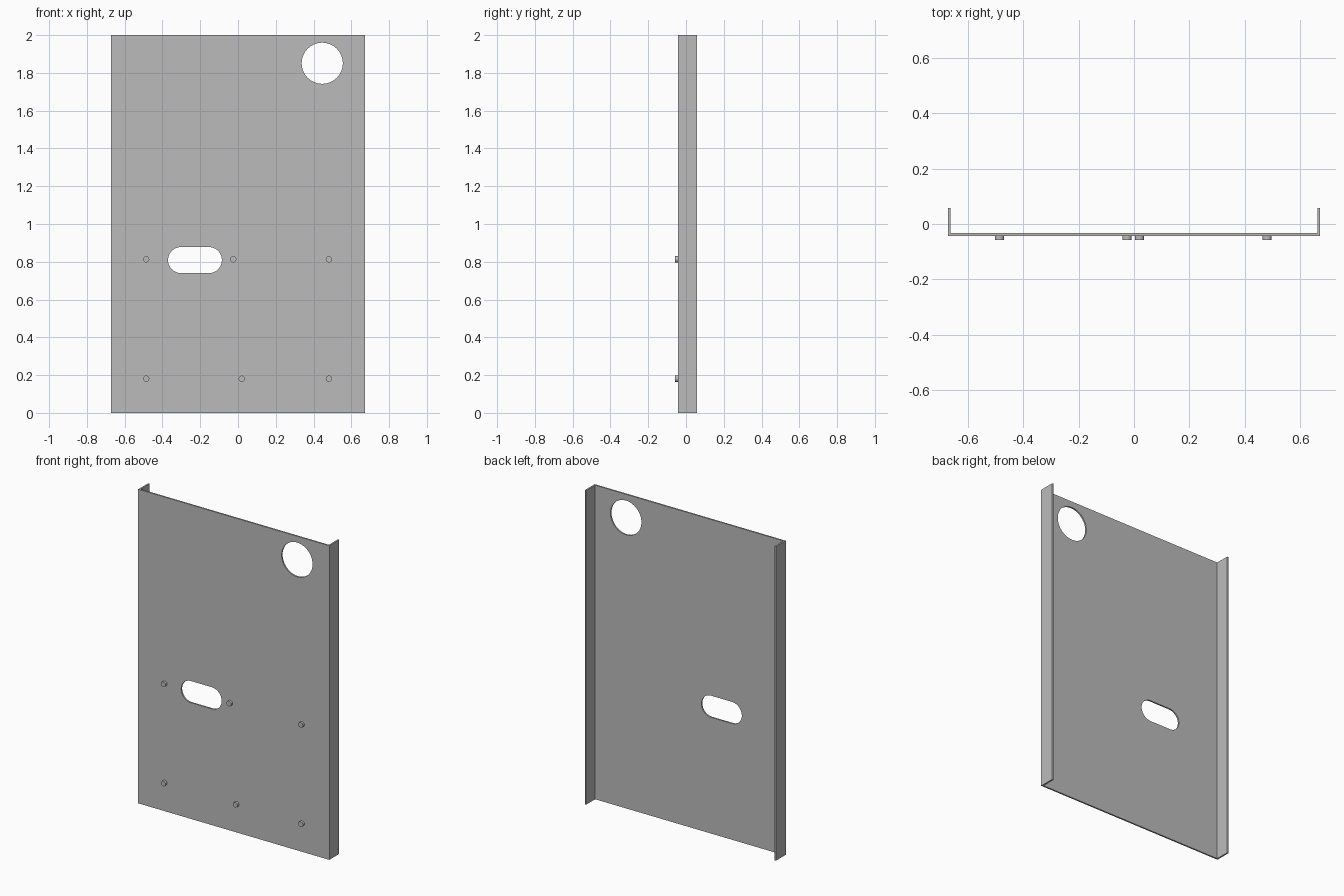
import bpy, bmesh, math

if "Cube" in bpy.data.objects:
    bpy.data.objects.remove(bpy.data.objects["Cube"])

HALF_W, HEIGHT, THICK = 0.673, 2.0, 0.01
FRONT, BACK, STUD_FRONT = -0.0425, 0.0575, -0.0575

grey = bpy.data.materials.new("sheet metal grey")
grey.diffuse_color = (0.5, 0.5, 0.5, 1)
grey.use_nodes = True
grey.node_tree.nodes["Principled BSDF"].inputs["Base Color"].default_value = grey.diffuse_color


def extrude(name, points, offset):
    """Make a solid by extruding a closed profile."""
    bm = bmesh.new()
    face = bm.faces.new([bm.verts.new(p) for p in points])
    new = bmesh.ops.extrude_face_region(bm, geom=[face])["geom"]
    bmesh.ops.translate(bm, vec=offset,
                        verts=[v for v in new if isinstance(v, bmesh.types.BMVert)])
    bmesh.ops.recalc_face_normals(bm, faces=bm.faces)
    mesh = bpy.data.meshes.new(name)
    bm.to_mesh(mesh)
    bm.free()
    mesh.materials.append(grey)
    obj = bpy.data.objects.new(name, mesh)
    bpy.context.collection.objects.link(obj)
    return obj


def slot(name, x, z, radius, straight, y0, y1, steps=24):
    """Round or slot-shaped solid running along y."""
    points = []
    for side in (1, -1):
        for i in range(steps + (1 if straight else 0)):
            a = math.pi * i / steps - side * math.pi / 2
            points.append((x + side * straight / 2 + radius * math.cos(a),
                           y0, z + radius * math.sin(a)))
    return extrude(name, points, (0, y1 - y0, 0))


def smooth(obj):
    bpy.ops.object.select_all(action='DESELECT')
    obj.select_set(True)
    bpy.context.view_layer.objects.active = obj
    bpy.ops.object.shade_smooth_by_angle(angle=math.radians(30))


# Folded panel: wide sheet with a flange turned back along each side
w, t = HALF_W, THICK
panel = extrude("folded_panel", [
    (-w, FRONT, 0), (w, FRONT, 0), (w, BACK, 0), (w - t, BACK, 0),
    (w - t, FRONT + t, 0), (-w + t, FRONT + t, 0), (-w + t, BACK, 0), (-w, BACK, 0),
], (0, 0, HEIGHT))

# Round hole near the top corner and the slotted opening
cutters = [
    slot("round_hole_cutter", 0.446, 1.851, 0.109, 0, -0.1, 0.0),
    slot("slot_cutter", -0.228, 0.809, 0.069, 0.147, -0.1, 0.0),
]
bpy.context.view_layer.objects.active = panel
for cutter in cutters:
    cutter.hide_render = True
    mod = panel.modifiers.new("opening", 'BOOLEAN')
    mod.operation, mod.solver, mod.object = 'DIFFERENCE', 'EXACT', cutter
    bpy.ops.object.modifier_apply(modifier=mod.name)
for cutter in cutters:
    bpy.data.objects.remove(cutter)
smooth(panel)

# Short mounting studs on the front, in two rows
for row, z, xs in (("upper", 0.813, (-0.486, -0.025, 0.481)),
                   ("lower", 0.181, (-0.486, 0.02, 0.481))):
    for i, x in enumerate(xs):
        smooth(slot(f"{row}_stud_{i + 1}", x, z, 0.0165, 0, STUD_FRONT, FRONT, 12))
